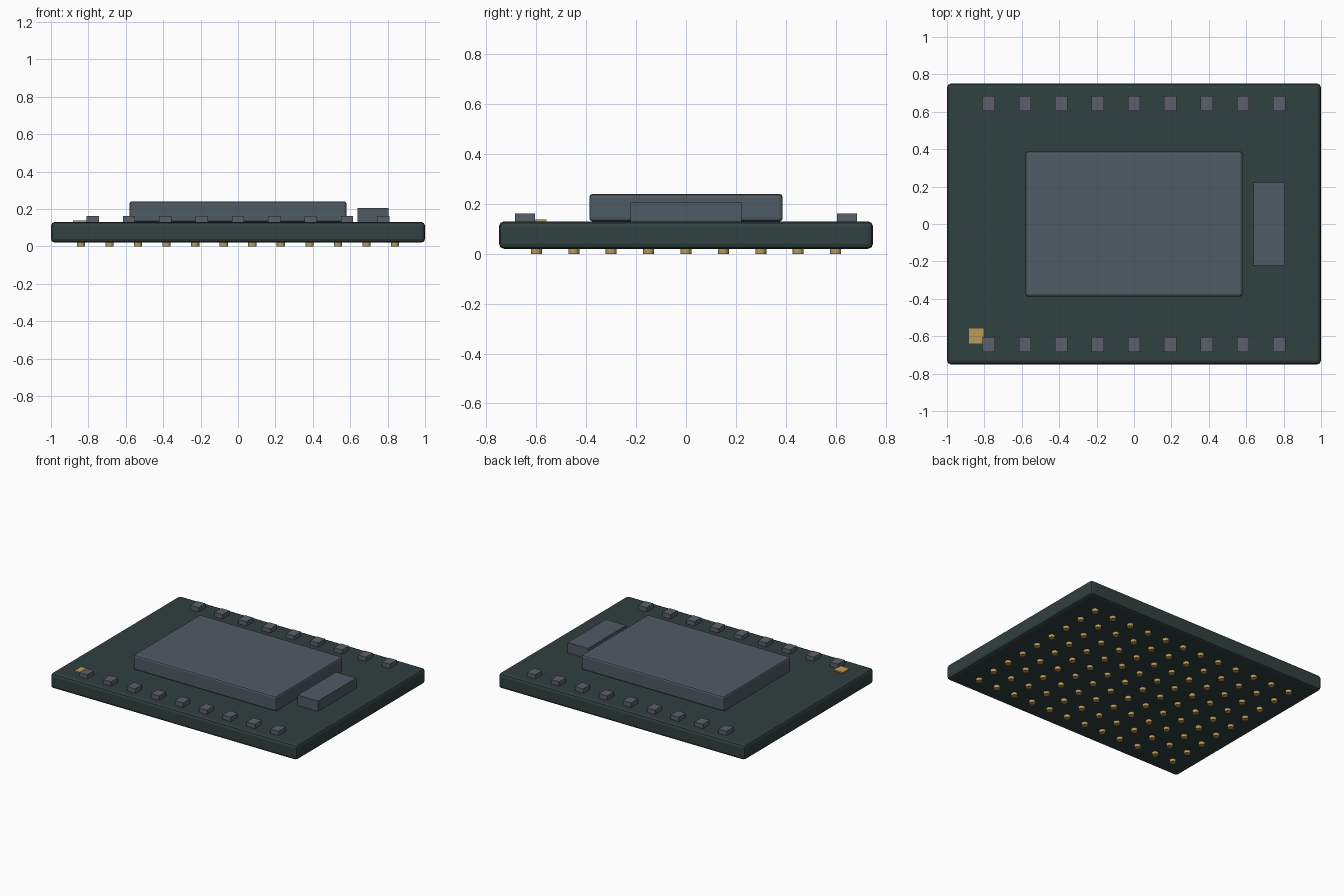
import bpy, bmesh
from mathutils import Matrix

if "Cube" in bpy.data.objects:
    bpy.data.objects.remove(bpy.data.objects["Cube"])


def material(name, rgb):
    m = bpy.data.materials.new(name)
    m.diffuse_color = (*rgb, 1)
    m.use_nodes = True
    m.node_tree.nodes["Principled BSDF"].inputs["Base Color"].default_value = m.diffuse_color
    return m


BOARD = material("dark_green", (0.030, 0.052, 0.050))
CHIP = material("slate", (0.078, 0.105, 0.130))
CAP = material("grey_slate", (0.105, 0.120, 0.145))
GOLD = material("gold", (0.50, 0.32, 0.09))


def finish(name, bm, mat):
    me = bpy.data.meshes.new(name)
    bm.to_mesh(me)
    bm.free()
    me.materials.append(mat)
    ob = bpy.data.objects.new(name, me)
    bpy.context.collection.objects.link(ob)
    return ob


def box(name, x, y, z, mat, bevel=0):
    """Box from (min, max) ranges on each axis."""
    bm = bmesh.new()
    size = [b - a for a, b in (x, y, z)]
    mid = [(a + b) / 2 for a, b in (x, y, z)]
    bmesh.ops.create_cube(bm, size=1, matrix=Matrix.Translation(mid) @ Matrix.Diagonal((*size, 1)))
    ob = finish(name, bm, mat)
    if bevel:
        mod = ob.modifiers.new("rounded_edges", 'BEVEL')
        mod.width = bevel
        mod.segments = 2
    return ob


# circuit board, main chip package and side chip
box("board", (-1, 1), (-0.75, 0.75), (0.02, 0.13), BOARD, 0.02)
box("main_chip", (-0.58, 0.58), (-0.3875, 0.3875), (0.13, 0.24), CHIP, 0.012)
box("side_chip", (0.64, 0.805), (-0.222, 0.222), (0.13, 0.206), CHIP)

# corner orientation marker
box("corner_marker", (-0.882, -0.804), (-0.638, -0.56), (0.128, 0.138), GOLD)

# two rows of small capacitors
for side, row in ((-1, "front"), (1, "back")):
    for i in range(9):
        x, y = -0.777 + i * 1.554 / 8, side * 0.645
        box(f"{row}_capacitor_{i + 1}", (x - 0.033, x + 0.033), (y - 0.04, y + 0.04),
            (0.13, 0.162), CAP)

# grid of contact pads underneath
bm = bmesh.new()
for i in range(12):
    for j in range(9):
        pos = (-0.84 + i * 1.68 / 11, -0.6 + j * 0.15, 0.0125)
        bmesh.ops.create_cone(bm, cap_ends=True, segments=12, radius1=0.022, radius2=0.022,
                              depth=0.025, matrix=Matrix.Translation(pos))
finish("contact_pads", bm, GOLD)
